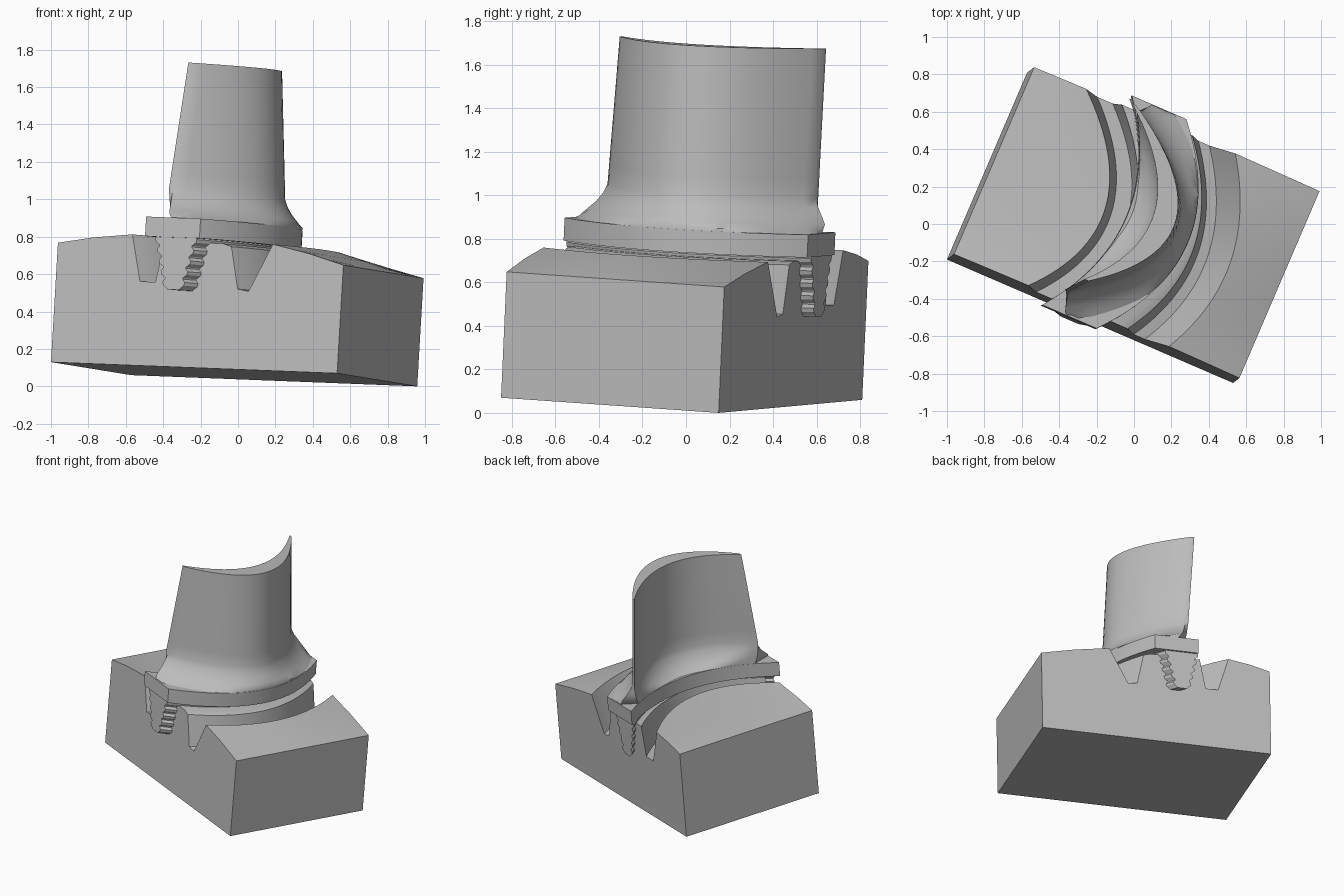
import bpy, bmesh, math
from mathutils import Matrix, Vector

if "Cube" in bpy.data.objects:
    bpy.data.objects.remove(bpy.data.objects["Cube"], do_unlink=True)

steel = bpy.data.materials.new("plain grey metal")
steel.use_nodes = True
GREY = (0.5, 0.5, 0.5, 1)
steel.diffuse_color = GREY
steel.node_tree.nodes["Principled BSDF"].inputs["Base Color"].default_value = GREY

# Tilted frame of the block: u along its length, v across it, w up
u_axis = Vector((0.918, -0.396, -0.036)).normalized()
v_axis = Vector((0.394, 0.917, -0.064))
w_axis = u_axis.cross(v_axis).normalized()
v_axis = w_axis.cross(u_axis)
LENGTH, DEPTH = 1.667, 1.09
corner = Vector((-1, -0.19, -(LENGTH * u_axis.z + DEPTH * v_axis.z)))
frame = Matrix((u_axis, v_axis, w_axis)).transposed().to_4x4()
frame.translation = corner


def loft(name, rings, angle=30):
    """Skin closed rings of equal length and cap both ends."""
    bm = bmesh.new()
    loops = [[bm.verts.new(frame @ Vector(p)) for p in ring] for ring in rings]
    n = len(loops[0])
    for a, b in zip(loops, loops[1:]):
        for i in range(n):
            j = (i + 1) % n
            bm.faces.new((a[i], a[j], b[j], b[i]))
    bm.faces.new(loops[0])
    bm.faces.new(loops[-1])
    bmesh.ops.recalc_face_normals(bm, faces=bm.faces)
    mesh = bpy.data.meshes.new(name)
    bm.to_mesh(mesh)
    bm.free()
    mesh.materials.append(steel)
    obj = bpy.data.objects.new(name, mesh)
    bpy.context.collection.objects.link(obj)
    bpy.ops.object.select_all(action="DESELECT")
    obj.select_set(True)
    bpy.context.view_layer.objects.active = obj
    bpy.ops.object.shade_smooth_by_angle(angle=math.radians(angle))
    return obj


def bow(v, sag, tilt=0.0):
    """Sideways shift of a curved slot at depth v."""
    t = v / DEPTH
    return sag * 4 * t * (1 - t) + tilt * t


def sweep(name, profile, v0, v1, steps=32):
    """Sweep (u, w, sag, tilt) points along the depth."""
    rings = []
    for k in range(steps + 1):
        v = v0 + (v1 - v0) * k / steps
        rings.append([(u + bow(v, s, t), v, w) for u, w, s, t in profile])
    return loft(name, rings)


# Block with two curved grooves and a post between them
sweep("base_block", [
    (0, 0, 0, 0), (0, 0.64, 0, 0), (0.2, 0.675, 0.13, -0.06),
    (0.43, 0.70, 0.28, -0.13), (0.49, 0.45, 0.26, -0.11), (0.58, 0.45, 0.26, -0.11),
    (0.62, 0.67, 0.24, -0.11), (0.96, 0.67, 0.21, -0.09), (1.01, 0.655, 0.2, -0.09),
    (1.06, 0.43, 0.19, -0.09), (1.125, 0.42, 0.18, -0.09), (1.25, 0.677, 0.165, -0.08),
    (1.46, 0.635, 0.08, -0.04), (LENGTH, 0.58, 0, 0), (LENGTH, 0, 0, 0)], 0, DEPTH)

# Toothed root under the platform
TEETH, TOP, BOTTOM = 5, 0.70, 0.41
right = []
for i in range(TEETH):
    for frac, inset in ((0.0, 0.018), (0.3, 0.0), (0.6, 0.0), (0.9, 0.018)):
        s = (i + frac) / TEETH
        right.append((0.125 - 0.07 * s - inset, TOP - (TOP - BOTTOM) * s))
right.append((0.035, BOTTOM))
outline = [(0.765 + h, w) for h, w in right] + [(0.765 - h, w) for h, w in reversed(right)]
sweep("toothed_root", [(u, w, 0.22, -0.07) for u, w in outline], -0.065, 1.135)

# Platform, bowed like the slot and open to both ends of the block
P0, P1 = -0.072, 1.148


def platform_edge(v, side):
    t = (v - P0) / (P1 - P0)
    start, sag = ((0.535, 0.23), (0.852, 0.27))[side]
    return start + sag * 4 * t * (1 - t)


rings = []
for k in range(37):
    v = P0 + (P1 - P0) * k / 36
    a, b = platform_edge(v, 0), platform_edge(v, 1)
    rings.append([(a, v, 0.69), (a, v, 0.795), (b, v, 0.795), (b, v, 0.69)])
loft("platform", rings)


def section(w, flare):
    """Crescent blade section at height w, swollen outwards by flare."""
    k = max(0.0, min(1.0, (w - 0.8) / 0.835))
    mix = lambda a, b: a + (b - a) * k
    front, back = Vector((mix(0.61, 0.67), mix(0.03, 0.09))), Vector((mix(0.61, 0.535), mix(1.08, 1.055)))
    sag, thick = mix(0.43, 0.37), mix(0.13, 0.10)
    N = 28
    sides = []
    for s, edge, sign in ((sag, 0.012, 1), (sag - thick, -0.012, -1)):
        row = []
        for i in range(N + 1):
            t = i / N
            p = front.lerp(back, t) + Vector((s * 4 * t * (1 - t) + edge, 0))
            tangent = (back - front) + Vector((s * 4 * (1 - 2 * t), 0))
            normal = Vector((tangent.y, -tangent.x)).normalized() * sign
            # Spread the ends lengthwise too
            p += normal * flare
            p.y += flare * 0.4 * (2 * t - 1)
            v = max(P0 + 0.005, min(P1 - 0.005, p.y))
            u = max(platform_edge(v, 0) + 0.002, min(platform_edge(v, 1) - 0.002, p.x)) if flare else p.x
            row.append((u, v, w))
        sides.append(row)
    return sides[0] + sides[1][::-1]


# Blade with a fillet running out onto the platform
levels = [(0.79, 0.12), (0.81, 0.09), (0.835, 0.06), (0.87, 0.033), (0.91, 0.012), (0.95, 0.0)]
levels += [(0.95 + 0.685 * i / 8, 0.0) for i in range(1, 9)]
loft("blade", [section(w, f) for w, f in levels], 40)
